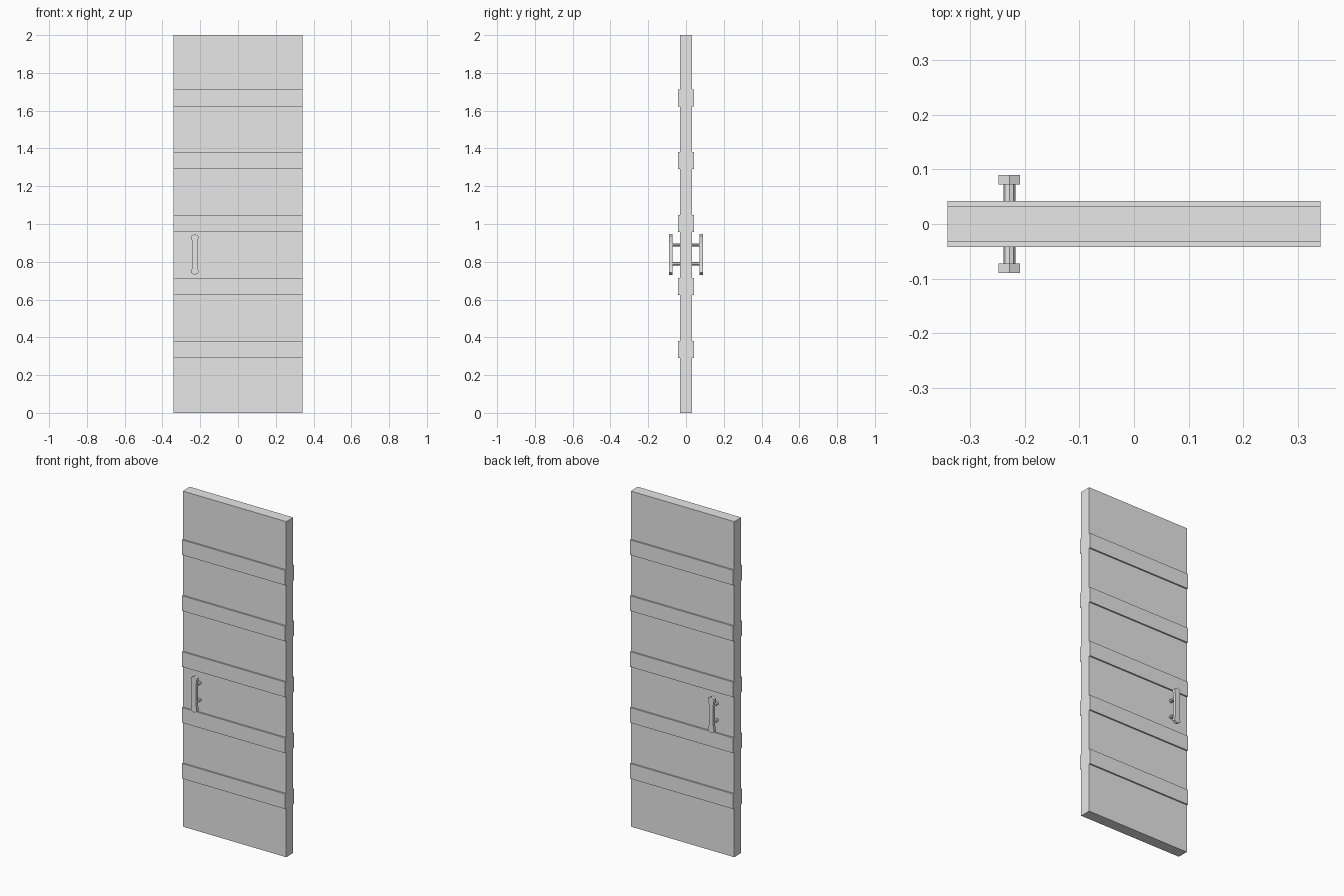
import bpy, bmesh
from math import cos, sin, pi
from mathutils import Vector

cube = bpy.data.objects.get("Cube")
if cube:
    bpy.data.objects.remove(cube, do_unlink=True)

grey = bpy.data.materials.new("plain_grey")
grey.use_nodes = True
colour = (0.8, 0.8, 0.8, 1)
grey.diffuse_color = colour
grey.node_tree.nodes["Principled BSDF"].inputs["Base Color"].default_value = colour


def finish(name, bm):
    bmesh.ops.recalc_face_normals(bm, faces=bm.faces)
    mesh = bpy.data.meshes.new(name)
    bm.to_mesh(mesh)
    bm.free()
    mesh.materials.append(grey)
    obj = bpy.data.objects.new(name, mesh)
    bpy.context.collection.objects.link(obj)
    return obj


def box(name, size, centre):
    bm = bmesh.new()
    bmesh.ops.create_cube(bm, size=1)
    for v in bm.verts:
        v.co = Vector(a * b for a, b in zip(v.co, size)) + Vector(centre)
    return finish(name, bm)


def prism(name, outline, y0, y1):
    """Extrude an outline in x and z from y0 to y1."""
    bm = bmesh.new()
    face = bm.faces.new([bm.verts.new((x, y0, z)) for x, z in outline])
    new = bmesh.ops.extrude_face_region(bm, geom=[face])["geom"]
    bmesh.ops.translate(bm, vec=(0, y1 - y0, 0),
                        verts=[v for v in new if isinstance(v, bmesh.types.BMVert)])
    return finish(name, bm)


# Door slab and the raised cross bands on both faces
WIDTH = 0.682
box("door_panel", (WIDTH, 0.066, 2), (0, 0, 1))
for i in range(5):
    box(f"cross_band_{i + 1}", (WIDTH, 0.084, 0.09), (0, 0, 0.335 + i / 3))

# Pull handles: a waisted grip with pointed ends on two faceted posts
HX, HZ = -0.228, 0.839
right_half = [(0, -0.109), (0.02, -0.097), (0.014, -0.06),
              (0.014, 0.06), (0.02, 0.097), (0, 0.109)]
grip = right_half + [(-x, z) for x, z in right_half[-2:0:-1]]
for side, s in (("front", -1), ("back", 1)):
    prism(f"{side}_handle_grip", [(HX + x, HZ + z) for x, z in grip],
          s * 0.072, s * 0.09)
    for level, dz in (("lower", -0.05), ("upper", 0.05)):
        ring = [(HX + 0.011 * cos(k * pi / 4), HZ + dz + 0.009 * sin(k * pi / 4))
                for k in range(8)]
        prism(f"{side}_handle_{level}_post", ring, s * 0.03, s * 0.074)
